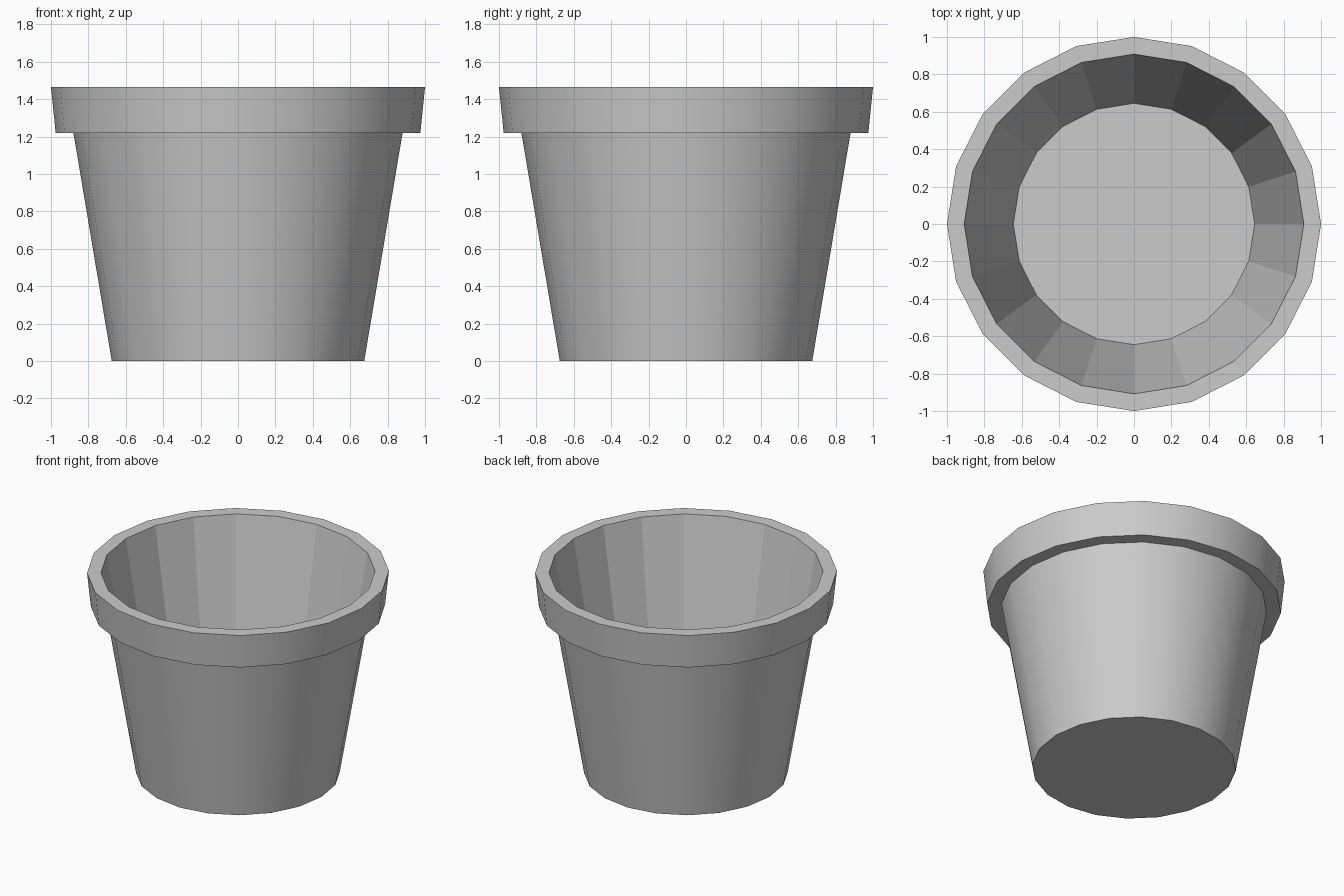
import bpy
import bmesh
from math import cos, sin, tau, radians

if "Cube" in bpy.data.objects:
    bpy.data.objects.remove(bpy.data.objects["Cube"])

SIDES = 20

# Profile (radius, height, smooth band up to next point), outer base to inner floor
PROFILE = [
    (0.675, 0.0, True),     # outer wall
    (0.88, 1.22, False),    # underside of rim
    (0.975, 1.22, True),    # rim band
    (1.0, 1.465, False),    # rim top
    (0.908, 1.465, False),  # faceted inner wall
    (0.645, 0.03, False),   # floor
]


def ring(bm, r, z):
    return [bm.verts.new((r * cos(tau * i / SIDES), r * sin(tau * i / SIDES), z))
            for i in range(SIDES)]


bm = bmesh.new()
rings = [ring(bm, r, z) for r, z, _ in PROFILE]

# Walls and rim
for (a, b), (_, _, smooth) in zip(zip(rings, rings[1:]), PROFILE):
    for i in range(SIDES):
        j = (i + 1) % SIDES
        face = bm.faces.new((a[i], a[j], b[j], b[i]))
        face.smooth = smooth

# Base underside and inner floor
bm.faces.new(rings[0][::-1])
bm.faces.new(rings[-1])

# Keep the rim and base edges crisp
bm.normal_update()
for edge in bm.edges:
    edge.smooth = edge.calc_face_angle(0) < radians(30)

mesh = bpy.data.meshes.new("flower_pot")
bm.to_mesh(mesh)
bm.free()
bpy.context.collection.objects.link(bpy.data.objects.new("flower_pot", mesh))
